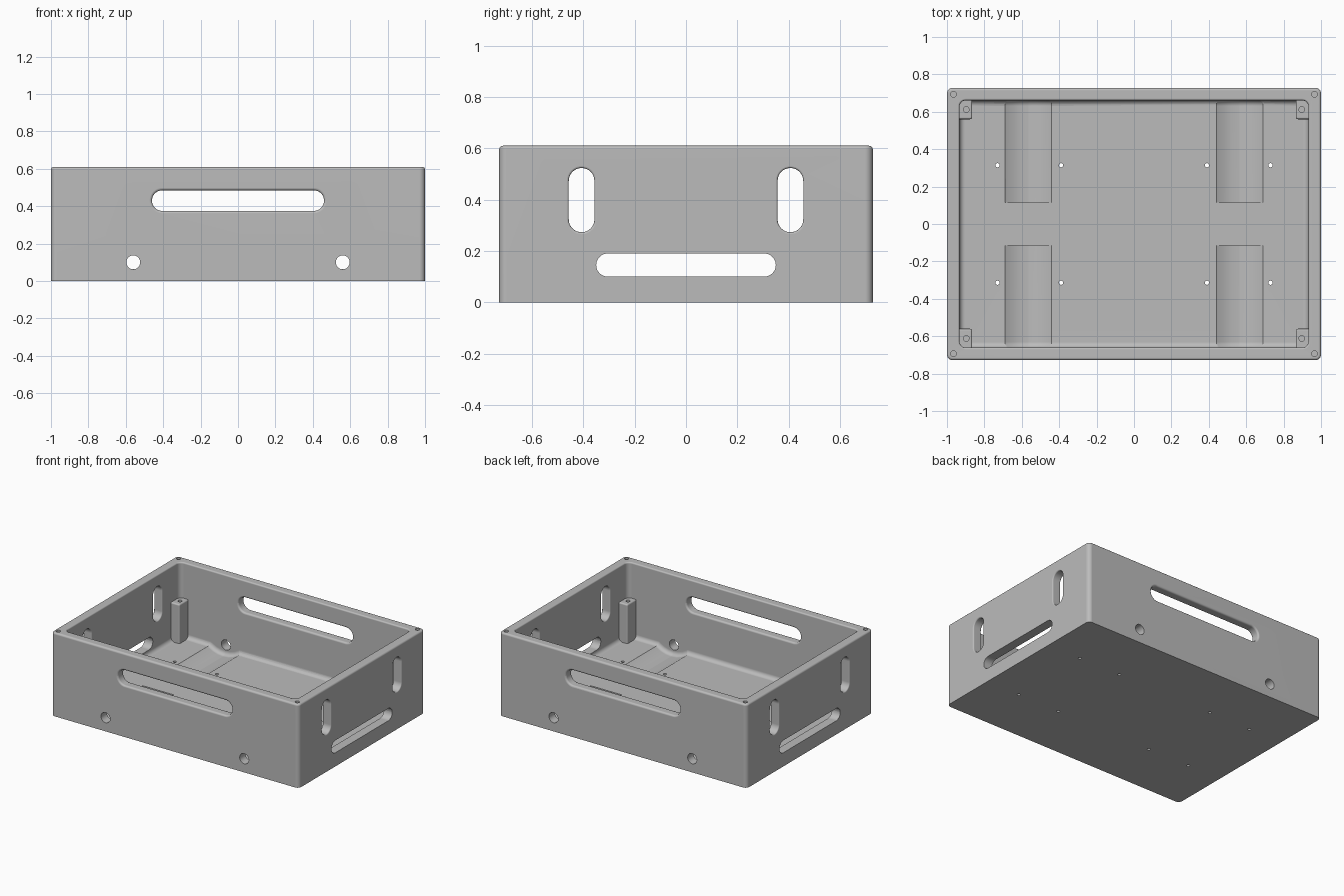
import bpy, bmesh
from math import sin, cos, pi
from mathutils import Matrix, Vector

cube = bpy.data.objects.get("Cube")
if cube:
    bpy.data.objects.remove(cube, do_unlink=True)

# Overall sizes
X, Y, H = 1.0, 0.728, 0.61
WALL, FLOOR = 0.067, 0.065

grey = bpy.data.materials.new("plain grey")
grey.use_nodes = True
grey.diffuse_color = (0.5, 0.5, 0.5, 1)
grey.node_tree.nodes["Principled BSDF"].inputs["Base Color"].default_value = (0.5, 0.5, 0.5, 1)


def outline(w, h, r, n=8):
    """Rounded rectangle, also used for slots and circles."""
    pts = []
    for q, (sx, sy) in enumerate([(1, 1), (-1, 1), (-1, -1), (1, -1)]):
        for i in range(n + 1):
            a = (q + i / n) * pi / 2
            pts.append((sx * (w / 2 - r) + r * cos(a), sy * (h / 2 - r) + r * sin(a)))
    return pts


def loft(bm, w, h, r, rings, matrix):
    """Closed solid through outlines given as (depth, growth)."""
    loops = []
    for d, g in rings:
        rr = max(r + g, 0.002)
        half = min(w, h) / 2 + g
        rr = min(rr, half - 0.0002)
        loops.append([bm.verts.new(matrix @ Vector((x, y, d)))
                      for x, y in outline(w + 2 * g, h + 2 * g, rr)])
    for a, b in zip(loops, loops[1:]):
        for i in range(len(a)):
            j = (i + 1) % len(a)
            bm.faces.new((a[i], a[j], b[j], b[i]))
    bm.faces.new(loops[0][::-1])
    bm.faces.new(loops[-1])


def arc(d, g, dd, gg, flip=False, n=5):
    """Quarter round from (d, g), moving by (dd, gg)."""
    out = []
    for i in range(n + 1):
        a = i / n * pi / 2
        s, c = sin(a), 1 - cos(a)
        out.append((d + dd * (c if flip else s), g + gg * (s if flip else c)))
    return out


def flared(d0, d1, f):
    """Wall opening with rounded edges on both faces."""
    return ([(d0 - 0.02, f)] + arc(d0, f, f, -f, True) +
            arc(d1 - f, 0, f, f) + [(d1 + 0.02, f)])


def make(name, bm):
    bmesh.ops.remove_doubles(bm, verts=bm.verts, dist=1e-5)
    bmesh.ops.recalc_face_normals(bm, faces=bm.faces)
    me = bpy.data.meshes.new(name)
    bm.to_mesh(me)
    bm.free()
    me.materials.append(grey)
    ob = bpy.data.objects.new(name, me)
    bpy.context.collection.objects.link(ob)
    return ob


def combine(target, tool, operation):
    mod = target.modifiers.new(tool.name, "BOOLEAN")
    mod.object, mod.operation, mod.solver = tool, operation, "EXACT"
    bpy.context.view_layer.objects.active = target
    bpy.ops.object.modifier_apply(modifier=mod.name)
    bpy.data.objects.remove(tool, do_unlink=True)


def move(x, y, z=0):
    return Matrix.Translation((x, y, z))


def wall(k):
    """Local z points out of wall k: front, left, back, right."""
    return Matrix.Rotation(k * pi / 2, 4, "Z") @ Matrix.Rotation(pi / 2, 4, "X")


CORNERS = [(sx, sy) for sx in (-1, 1) for sy in (-1, 1)]

# Outer block with rounded uprights and top edge
bm = bmesh.new()
loft(bm, 2 * X, 2 * Y, 0.03, [(0, 0)] + arc(H - 0.014, 0, 0.014, -0.014), move(0, 0))
box = make("enclosure_box", bm)

# Cavity with filleted floor and soft inner lip
bm = bmesh.new()
loft(bm, 2 * (X - WALL), 2 * (Y - WALL), 0.034,
     arc(FLOOR, -0.03, 0.03, 0.03, True) + arc(H - 0.01, 0, 0.01, 0.01) + [(H + 0.1, 0.01)],
     move(0, 0))
combine(box, make("cavity", bm), "DIFFERENCE")

# Rounded troughs in the floor
bm = bmesh.new()
R, depth = 0.215, 0.04
for k in (0, 2):
    for sx in (-1, 1):
        end = Y - WALL
        loft(bm, 2 * R, 2 * R, R, [(0.115, 0)] + arc(end - 0.03, 0, 0.03, -0.03),
             wall(k) @ move(sx * 0.565, FLOOR - depth + R))
combine(box, make("troughs", bm), "DIFFERENCE")

# Corner posts
bm = bmesh.new()
for sx, sy in CORNERS:
    loft(bm, 0.1, 0.13, 0.012, [(0.03, 0)] + arc(0.34, 0, 0.01, -0.01),
         move(sx * 0.915, sy * 0.625))
combine(box, make("corner_posts", bm), "UNION")

# Slots and holes
bm = bmesh.new()
for k in (0, 2):
    loft(bm, 0.92, 0.11, 0.055, flared(Y - WALL, Y, 0.013), wall(k) @ move(0, 0.43))
    loft(bm, 0.7, 0.09, 0.045, [(0.85, 0), (1.1, 0)], wall(k + 1) @ move(0, 0.145))
    for s in (-1, 1):
        loft(bm, 0.074, 0.074, 0.037, [(0.6, 0), (0.8, 0)], wall(k) @ move(s * 0.56, 0.1))
        loft(bm, 0.1, 0.25, 0.05, flared(X - WALL, X, 0.008),
             wall(k + 1) @ move(s * 0.407, 0.398))
for sx, sy in CORNERS:
    loft(bm, 0.03, 0.03, 0.015, [(H - 0.12, 0), (H + 0.1, 0)], move(sx * 0.965, sy * 0.693))
    loft(bm, 0.03, 0.03, 0.015, [(0.22, 0), (0.4, 0)], move(sx * 0.897, sy * 0.612))
    for x in (0.39, 0.73):
        loft(bm, 0.022, 0.022, 0.011, [(-0.1, 0), (0.14, 0)], move(sx * x, sy * 0.314))
combine(box, make("openings", bm), "DIFFERENCE")

# Smooth rounds, flat panels
for o in bpy.context.selected_objects:
    o.select_set(False)
box.select_set(True)
bpy.context.view_layer.objects.active = box
bpy.ops.object.shade_smooth_by_angle(angle=pi / 6)
weighted = box.modifiers.new("flat panels", "WEIGHTED_NORMAL")
weighted.keep_sharp = True
